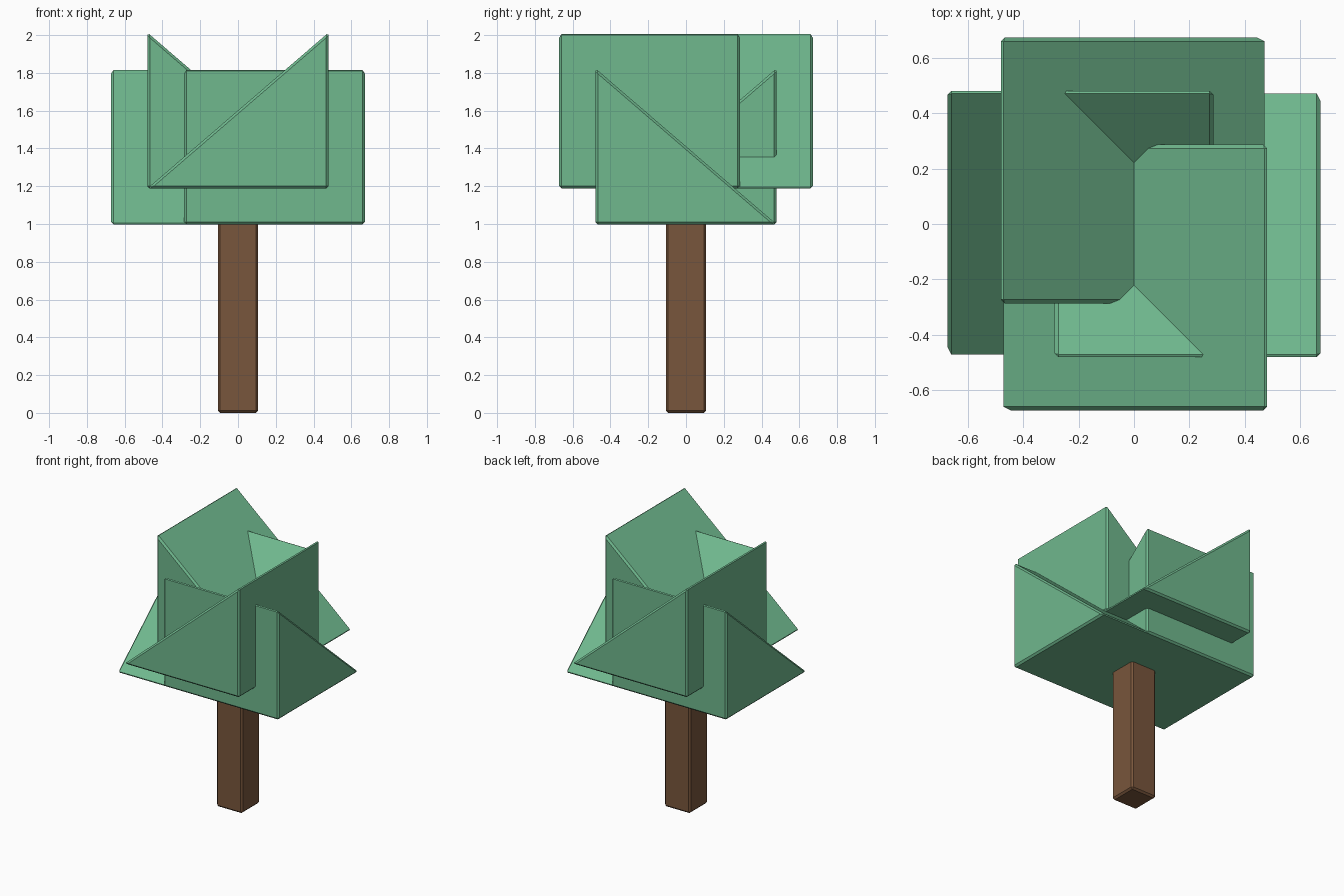
import bpy, bmesh
from mathutils import Matrix
from math import radians

if "Cube" in bpy.data.objects:
    bpy.data.objects.remove(bpy.data.objects["Cube"])

BEVEL = 0.013


def material(name, rgb):
    m = bpy.data.materials.new(name)
    m.diffuse_color = (*rgb, 1)
    m.use_nodes = True
    m.node_tree.nodes["Principled BSDF"].inputs["Base Color"].default_value = m.diffuse_color
    return m


leaf = material("leaf_green", (0.16, 0.48, 0.27))
bark = material("bark_brown", (0.19, 0.093, 0.045))


def prism(name, profile, y0, y1, mat, angle=0):
    """Extrude an xz profile along y, turn it about z, chamfer the edges."""
    bm = bmesh.new()
    face = bm.faces.new([bm.verts.new((x, y0, z)) for x, z in profile])
    ext = bmesh.ops.extrude_face_region(bm, geom=[face])
    verts = [v for v in ext["geom"] if isinstance(v, bmesh.types.BMVert)]
    bmesh.ops.translate(bm, verts=verts, vec=(0, y1 - y0, 0))
    bmesh.ops.transform(bm, matrix=Matrix.Rotation(radians(angle), 4, 'Z'), verts=bm.verts)
    bmesh.ops.recalc_face_normals(bm, faces=bm.faces)
    mesh = bpy.data.meshes.new(name)
    bm.to_mesh(mesh)
    bm.free()
    mesh.materials.append(mat)
    obj = bpy.data.objects.new(name, mesh)
    bpy.context.collection.objects.link(obj)
    mod = obj.modifiers.new("chamfer", 'BEVEL')
    mod.width = BEVEL
    mod.segments = 1
    mod.limit_method = 'ANGLE'
    return obj


# Square trunk, its top tucked into the foliage
t = 0.107
prism("trunk", [(-t, 0), (t, 0), (t, 1.02), (-t, 1.02)], -t, t, bark)

# Foliage: four equal wedges, each turned about the trunk, in two levels
s = 0.48
for name, base, angle in (("front_upper_wedge", 1.188, 0), ("back_upper_wedge", 1.188, 180),
                          ("right_lower_wedge", 0.998, 90), ("left_lower_wedge", 0.998, 270)):
    # Right lower wedge rises to the front, so its profile is mirrored
    m = 1 if "upper" in name else -1
    profile = [(-s * m, base), (s * m, base), (s * m, base + 0.826)]
    prism(name, profile, -0.672, 0.286, leaf, angle)
